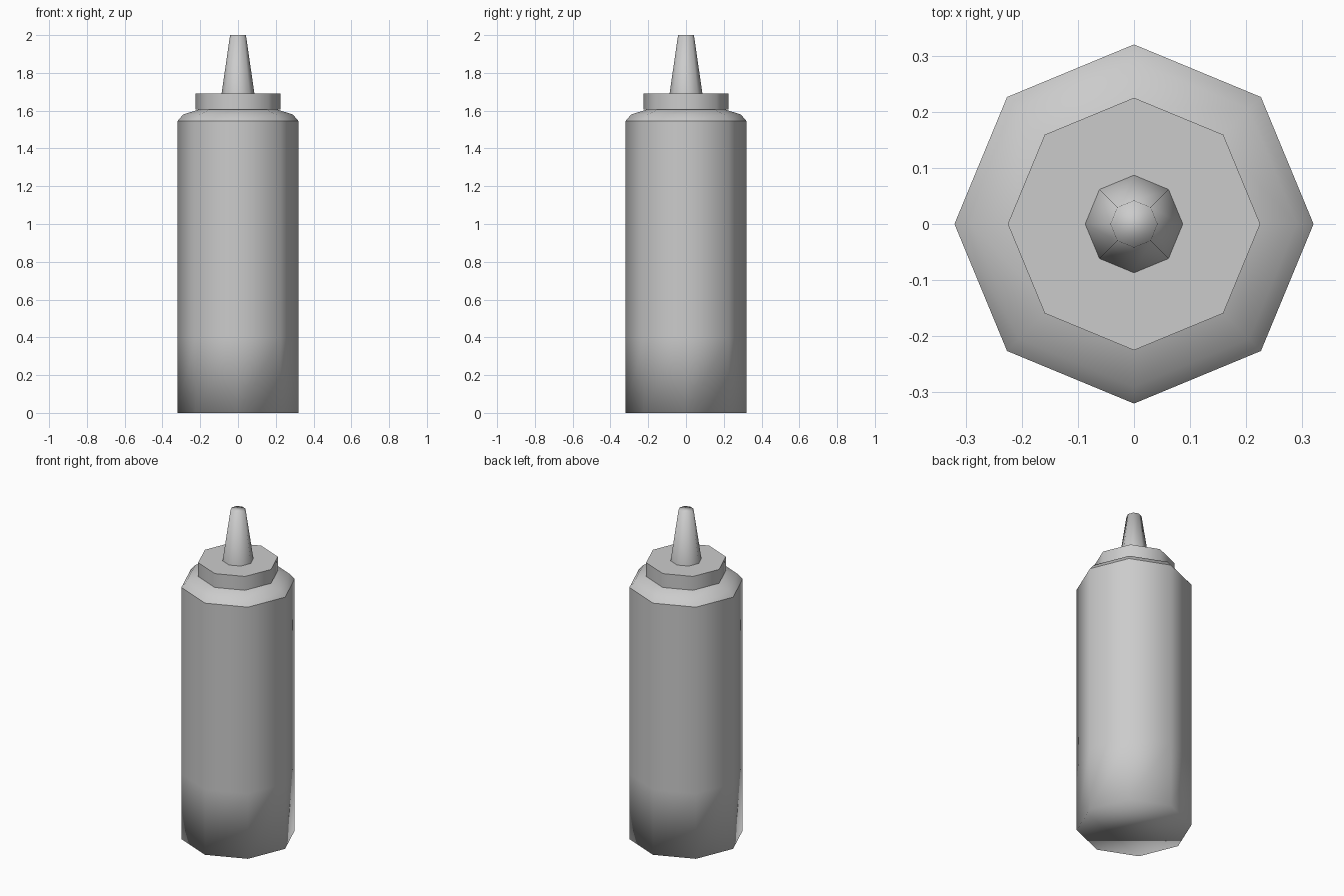
import bpy, bmesh
from math import cos, sin, tau

if "Cube" in bpy.data.objects:
    bpy.data.objects.remove(bpy.data.objects["Cube"])

SIDES = 8


def lathe(name, profile, sharp_rings=(), cap_bottom=True, cap_top=True):
    """Revolve (radius, z) points into an eight-sided, smooth-shaded part."""
    bm = bmesh.new()
    rings = [[bm.verts.new((r * cos(tau * i / SIDES), r * sin(tau * i / SIDES), z))
              for i in range(SIDES)] for r, z in profile]
    for a, b in zip(rings, rings[1:]):
        for i in range(SIDES):
            j = (i + 1) % SIDES
            bm.faces.new((a[i], a[j], b[j], b[i]))
    if cap_bottom:
        bm.faces.new(rings[0][::-1])
    if cap_top:
        bm.faces.new(rings[-1])
    for f in bm.faces:
        f.smooth = True
    for k in sharp_rings:
        for i in range(SIDES):
            bm.edges.get((rings[k][i], rings[k][(i + 1) % SIDES])).smooth = False
    mesh = bpy.data.meshes.new(name)
    bm.to_mesh(mesh)
    bm.free()
    obj = bpy.data.objects.new(name, mesh)
    bpy.context.collection.objects.link(obj)
    return obj


# Bottle body with soft base and crisp shoulder edge
lathe("bottle_body", [(0.32, 0), (0.32, 0.4), (0.32, 1.545), (0.29, 1.58), (0.21, 1.605)],
      sharp_rings=(2,), cap_top=False)

# Screw cap
lathe("cap", [(0.225, 1.605), (0.225, 1.69)], sharp_rings=(0, 1))

# Tapered nozzle with soft tip
lathe("nozzle", [(0.087, 1.69), (0.042, 2.0)], cap_bottom=False)
